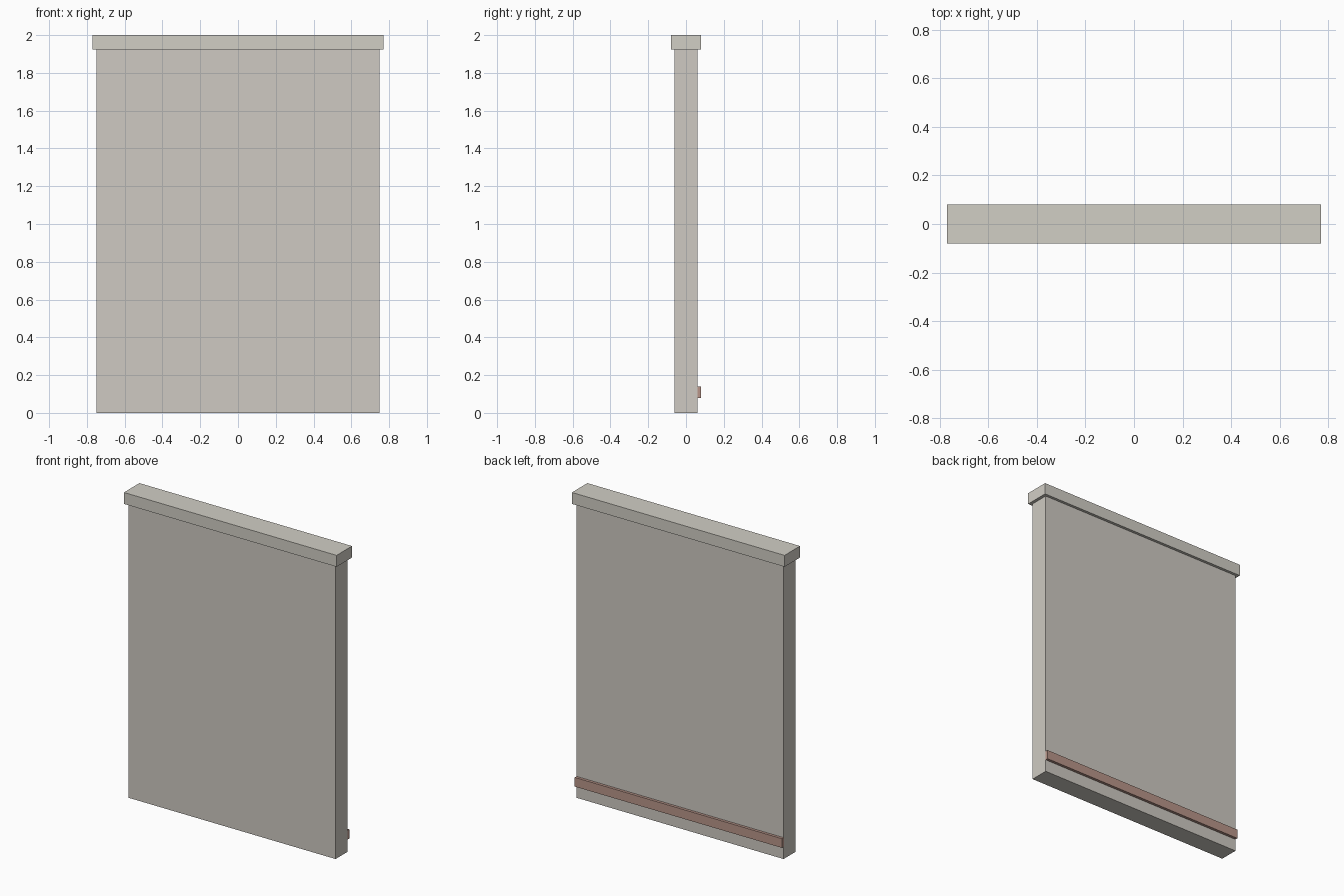
import bpy

if "Cube" in bpy.data.objects:
    bpy.data.objects.remove(bpy.data.objects["Cube"])


def material(name, rgb):
    mat = bpy.data.materials.new(name)
    mat.diffuse_color = (*rgb, 1)
    mat.use_nodes = True
    mat.node_tree.nodes["Principled BSDF"].inputs["Base Color"].default_value = mat.diffuse_color
    return mat


def box(name, x, y, z, mat):
    # axis-aligned box from (min, max) ranges
    rng = (x, y, z)
    bpy.ops.mesh.primitive_cube_add(size=1, location=[(a + b) / 2 for a, b in rng])
    ob = bpy.context.object
    ob.name = name
    ob.scale = [b - a for a, b in rng]
    bpy.ops.object.transform_apply(location=False, rotation=False, scale=True)
    ob.data.materials.append(mat)
    return ob


plaster = material("plaster", (0.62, 0.59, 0.54))
capping = material("capping", (0.64, 0.62, 0.56))
wood = material("wood", (0.48, 0.30, 0.25))

# Wall slab, overhanging top cap, and skirting rail on the back face
box("wall_panel", (-0.75, 0.75), (-0.062, 0.062), (0, 1.93), plaster)
box("top_cap", (-0.77, 0.77), (-0.08, 0.08), (1.925, 2.0), capping)
box("skirting_rail", (-0.75, 0.75), (0.06, 0.08), (0.08, 0.14), wood)
